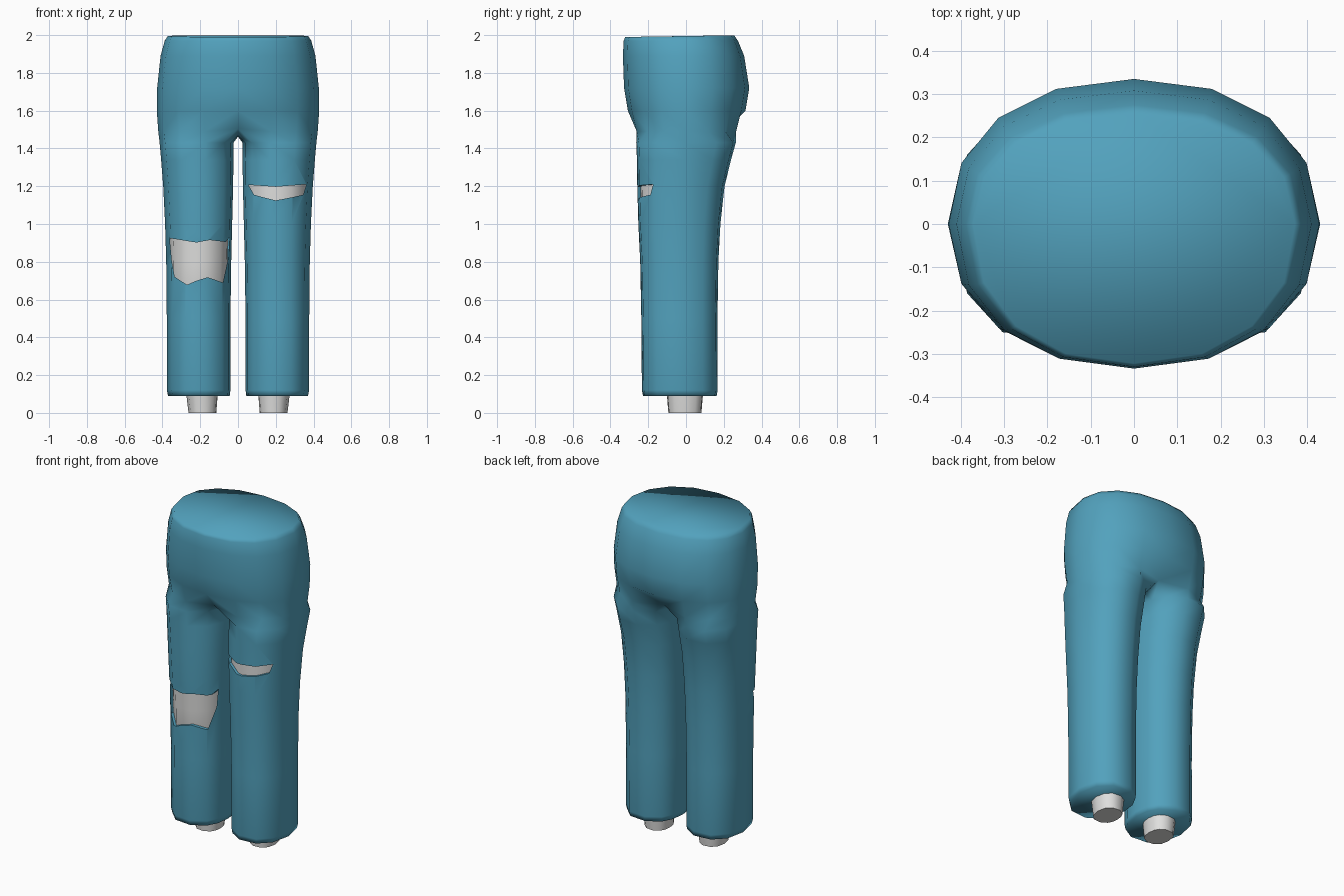
import bpy, bmesh, math

if "Cube" in bpy.data.objects:
    bpy.data.objects.remove(bpy.data.objects["Cube"])


def material(name, rgb):
    m = bpy.data.materials.new(name)
    m.diffuse_color = (*rgb, 1)
    m.use_nodes = True
    m.node_tree.nodes["Principled BSDF"].inputs["Base Color"].default_value = m.diffuse_color
    return m


DENIM = material("denim blue", (0.085, 0.36, 0.51))
PALE = material("pale grey", (0.74, 0.74, 0.73))


def power(v, p):
    return math.copysign(abs(v) ** p, v)


# Hip rings: z, half width, front y, back y
HIPS = [(2.0, .372, -.322, .255), (1.97, .388, -.33, .275), (1.89, .41, -.334, .308),
        (1.72, .428, -.328, .335), (1.6, .43, -.308, .315), (1.49, .422, -.28, .285)]
# Leg rings: z, inner x, outer x, front y, back y
LEGS = [(1.43, .024, .415, -.268, .268), (1.34, .024, .407, -.264, .243),
        (1.2, .026, .396, -.262, .208), (1.0, .031, .386, -.256, .186),
        (.8, .036, .380, -.246, .175), (.5, .04, .377, -.240, .170),
        (.12, .04, .377, -.237, .171), (.09, .044, .370, -.231, .166)]
# Angles around a leg: outside from front to back, then the inseam
LEG_ANGLES = [-135 + 33.75 * i for i in range(9)] + [157.5, 180, 202.5]


def hip_ring(z, a, yf, yb):
    pts = []
    for i in range(9):
        t = math.radians(-90 + 22.5 * i)
        s = power(math.sin(t), .9)
        drop = .01 * (yb * max(s, 0) + .3 * min(s, 0) + .3) / .6 - .01 if z > 1.99 else 0
        pts.append((a * max(math.cos(t), 0) ** .9 if 0 < i < 8 else 0,
                    s * (yb if s > 0 else -yf), z + drop))
    return pts


def leg_ring(z, xi, xo, yf, yb, inset=0):
    cx, cy = (xi + xo) / 2, (yf + yb) / 2
    rx, ry = (xo - xi) / 2 - inset, (yb - yf) / 2 - inset
    return [(cx + rx * power(math.cos(math.radians(t)), .88),
             cy + ry * power(math.sin(math.radians(t)), .88), z) for t in LEG_ANGLES]


def loft(bm, rings, side, closed):
    rows = [[bm.verts.new((x * side, y, z)) for x, y, z in r] for r in rings]
    for a, b in zip(rows, rows[1:]):
        n = len(a)
        for i in range(n if closed else n - 1):
            j = (i + 1) % n
            bm.faces.new((a[i], a[j], b[j], b[i]))


def finish(bm, name, mat):
    bmesh.ops.remove_doubles(bm, verts=bm.verts[:], dist=.0005)
    bmesh.ops.holes_fill(bm, edges=[e for e in bm.edges if e.is_boundary], sides=0)
    bmesh.ops.recalc_face_normals(bm, faces=bm.faces[:])
    for f in bm.faces:
        f.smooth = True
    me = bpy.data.meshes.new(name)
    bm.to_mesh(me)
    bm.free()
    me.materials.append(mat)
    ob = bpy.data.objects.new(name, me)
    bpy.context.collection.objects.link(ob)
    return ob


# Trousers: hips split at the crotch into two legs
bm = bmesh.new()
for side in (1, -1):
    hips = [hip_ring(*r) for r in HIPS]
    crotch = hips[-1]
    crotch[0] = (0, -.235, 1.505)
    crotch[8] = (0, .215, 1.5)
    seam = [(0, .1, 1.468), (0, 0, 1.462), (0, -.12, 1.468)]
    loft(bm, hips, side, False)
    loft(bm, [crotch + seam] + [leg_ring(*r) for r in LEGS], side, True)
trousers = finish(bm, "trousers", DENIM)

# Ragged rip outlines, as x and z
KNEE_RIP = [(-.362, .925), (-.27, .91), (-.22, .902), (-.15, .915), (-.065, .905),
            (-.045, .93), (-.052, .82), (-.08, .69), (-.16, .718), (-.22, .70),
            (-.27, .678), (-.335, .72), (-.35, .80)]
THIGH_RIP = [(.055, 1.207), (.2, 1.197), (.362, 1.21), (.345, 1.155), (.29, 1.142),
             (.2, 1.125), (.13, 1.142), (.085, 1.155)]

# Cut the rips through the cloth
for outline in (KNEE_RIP, THIGH_RIP):
    bm = bmesh.new()
    face = bm.faces.new([bm.verts.new((x, -.5, z)) for x, z in outline])
    out = bmesh.ops.extrude_face_region(bm, geom=[face])
    for v in out["geom"]:
        if isinstance(v, bmesh.types.BMVert):
            v.co.y = -.07
    cutter = finish(bm, "rip_cutter", DENIM)
    cutter.hide_render = True
    mod = trousers.modifiers.new("rip", "BOOLEAN")
    mod.operation, mod.solver, mod.object = "DIFFERENCE", "EXACT", cutter
    bpy.context.view_layer.objects.active = trousers
    bpy.ops.object.modifier_apply(modifier=mod.name)
    bpy.data.objects.remove(cutter)

# Crisp torn edges, everything else smooth
bm = bmesh.new()
bm.from_mesh(trousers.data)
for e in bm.edges:
    z = (e.verts[0].co.z + e.verts[1].co.z) / 2
    if .6 < z < 1.25 and e.calc_face_angle(0) > math.radians(40):
        e.smooth = False
bm.to_mesh(trousers.data)
bm.free()

# Inner legs: just under the cloth at the rips, narrow at the ankles
ANKLES = [(.35, .10, .29, -.13, .11), (.1, .107, .274, -.103, .092), (0, .115, .262, -.095, .083)]
for side, name in ((1, "left_inner_leg"), (-1, "right_inner_leg")):
    bm = bmesh.new()
    rings = [leg_ring(*r, inset=.016) for r in LEGS[1:6]] + [leg_ring(*r) for r in ANKLES]
    loft(bm, rings, side, True)
    leg = finish(bm, name, PALE)
    for o in bpy.context.selected_objects:
        o.select_set(False)
    leg.select_set(True)
    bpy.context.view_layer.objects.active = leg
    bpy.ops.object.shade_smooth_by_angle(angle=math.radians(50))
